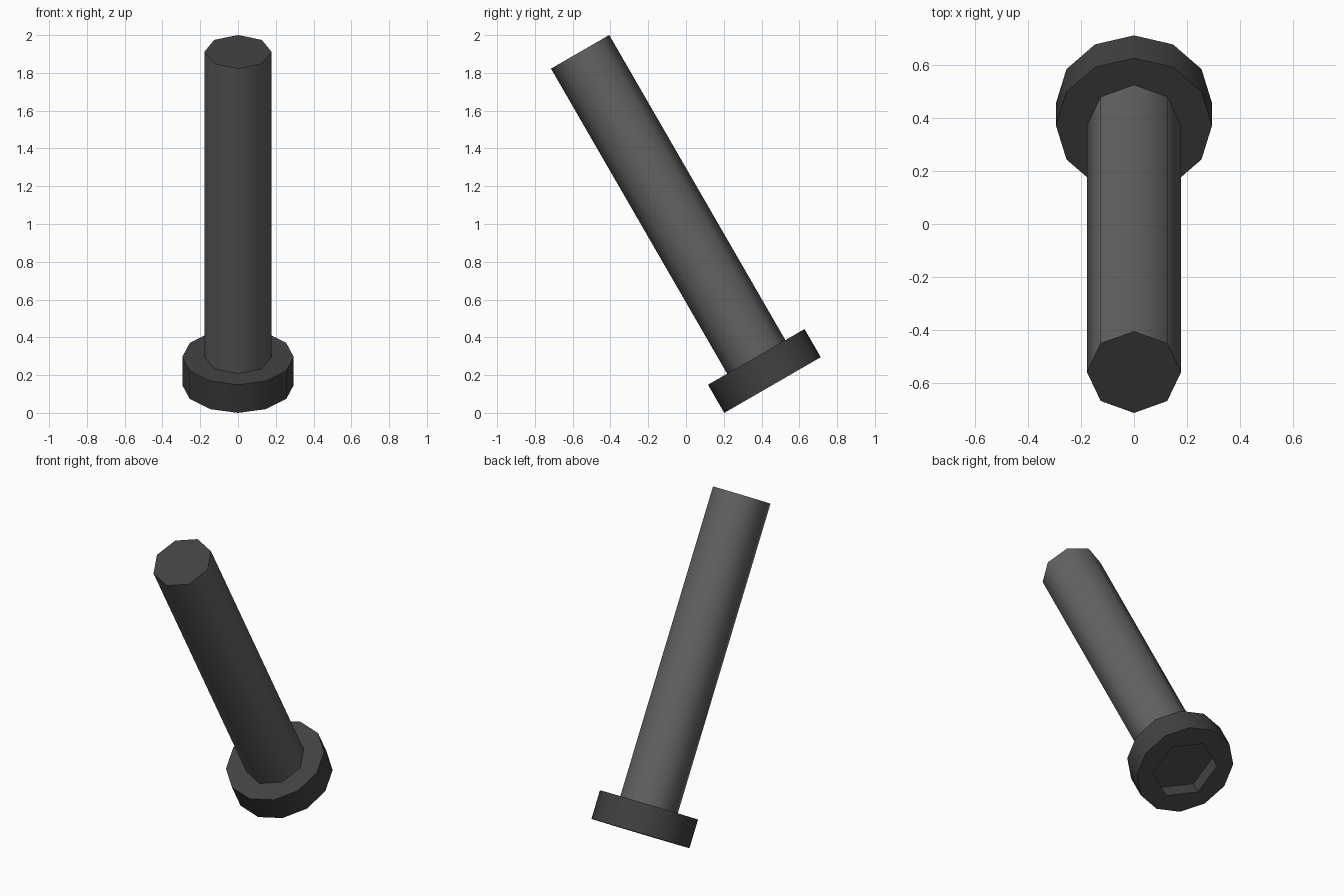
import bpy, bmesh, math
from mathutils import Matrix

if "Cube" in bpy.data.objects:
    bpy.data.objects.remove(bpy.data.objects["Cube"])

HEAD_R, HEAD_H = 0.295, 0.172
SOCKET_R, SOCKET_D = 0.195, 0.085
SHAFT_R, LENGTH = 0.178, 2.037

# The bolt leans 30 degrees towards the front
LEAN = Matrix.Translation((0, 0.458, 0.1475)) @ Matrix.Rotation(math.radians(30), 4, 'X')


def material(name, grey):
    m = bpy.data.materials.new(name)
    m.diffuse_color = (grey, grey, grey, 1)
    m.use_nodes = True
    m.node_tree.nodes["Principled BSDF"].inputs["Base Color"].default_value = m.diffuse_color
    return m


dark = material("dark grey", 0.053)
mid = material("mid grey", 0.125)


def ring(bm, n, r, z):
    # first corner lies on local +y
    return [bm.verts.new((r * math.sin(2 * math.pi * i / n),
                          r * math.cos(2 * math.pi * i / n), z)) for i in range(n)]


def walls(bm, a, b):
    n = len(a)
    return [bm.faces.new((a[i], a[(i + 1) % n], b[(i + 1) % n], b[i])) for i in range(n)]


def finish(bm, name, mats):
    bmesh.ops.recalc_face_normals(bm, faces=bm.faces[:])
    me = bpy.data.meshes.new(name)
    bm.to_mesh(me)
    bm.free()
    ob = bpy.data.objects.new(name, me)
    bpy.context.collection.objects.link(ob)
    for m in mats:
        me.materials.append(m)
    ob.matrix_world = LEAN
    bpy.ops.object.select_all(action='DESELECT')
    ob.select_set(True)
    bpy.context.view_layer.objects.active = ob
    bpy.ops.object.shade_smooth_by_angle(angle=math.radians(50))
    return ob


# Twelve-sided head with a hexagonal socket in its underside
bm = bmesh.new()
low, high = ring(bm, 12, HEAD_R, 0), ring(bm, 12, HEAD_R, HEAD_H)
rim, floor = ring(bm, 6, SOCKET_R, 0), ring(bm, 6, SOCKET_R, SOCKET_D)
walls(bm, low, high)
walls(bm, rim, floor)
bm.faces.new(high)
bm.faces.new(floor)
for k in range(6):
    bm.faces.new((rim[k], low[2 * k], low[2 * k + 1], low[(2 * k + 2) % 12], rim[(k + 1) % 6]))
finish(bm, "bolt_head", [dark])

# Eight-sided shaft with a dark end face
bm = bmesh.new()
base, tip = ring(bm, 8, SHAFT_R, HEAD_H), ring(bm, 8, SHAFT_R, LENGTH)
walls(bm, base, tip)
bm.faces.new(tip).material_index = 1
finish(bm, "bolt_shaft", [mid, dark])
